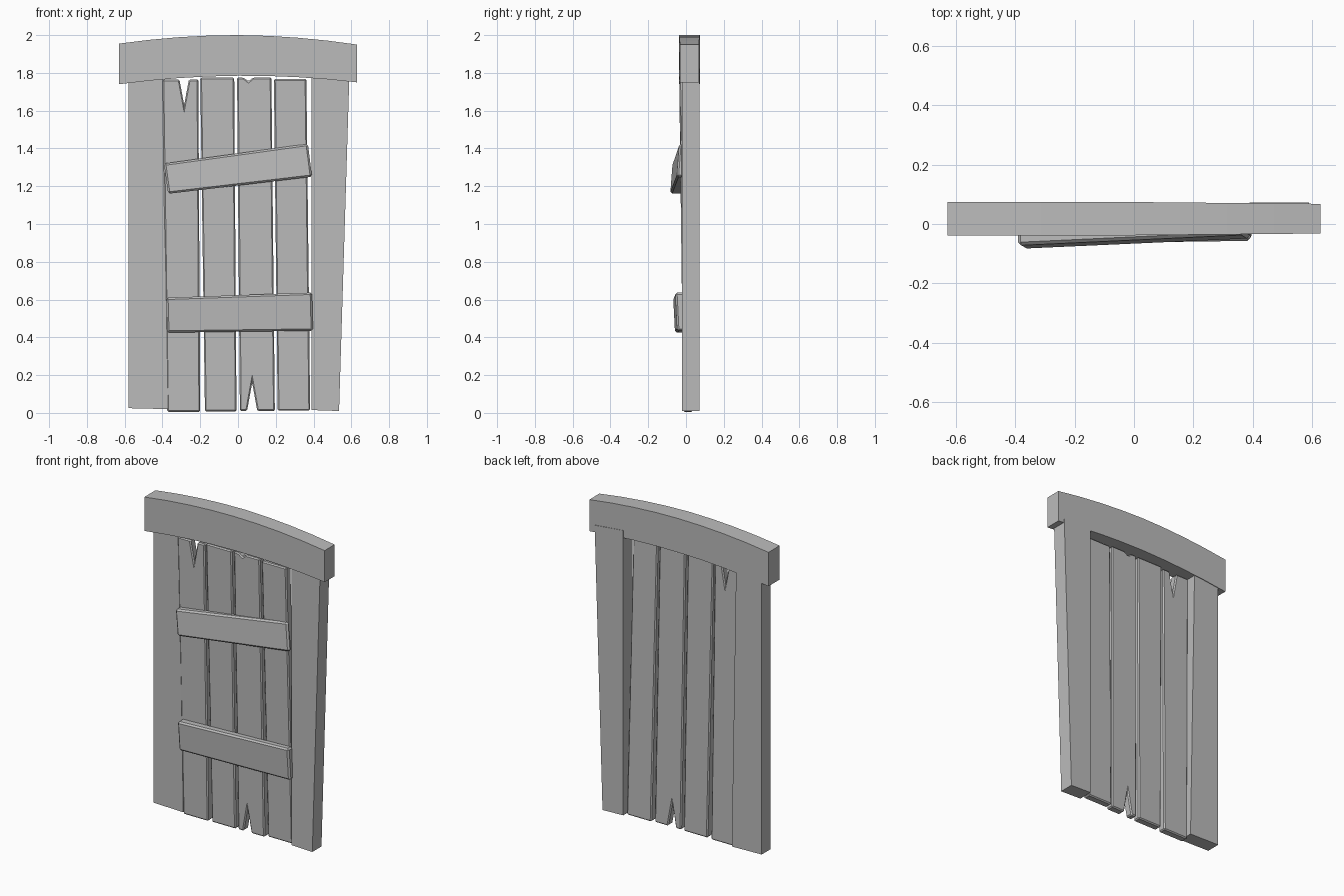
import bpy, bmesh

if "Cube" in bpy.data.objects:
    bpy.data.objects.remove(bpy.data.objects["Cube"], do_unlink=True)

# Single weathered grey for every part
grey = bpy.data.materials.new("weathered grey")
grey.use_nodes = True
colour = (0.5, 0.5, 0.5, 1)
grey.diffuse_color = colour
grey.node_tree.nodes["Principled BSDF"].inputs["Base Color"].default_value = colour


def slab(name, outline, front, back, bevel=0):
    """Extrude an (x, z) outline between two y surfaces given as functions."""
    bm = bmesh.new()
    f = [bm.verts.new((x, front(x, z), z)) for x, z in outline]
    b = [bm.verts.new((x, back(x, z), z)) for x, z in outline]
    bm.faces.new(f)
    bm.faces.new(b[::-1])
    for i in range(len(f)):
        j = (i + 1) % len(f)
        bm.faces.new((f[i], b[i], b[j], f[j]))
    bmesh.ops.recalc_face_normals(bm, faces=bm.faces)
    mesh = bpy.data.meshes.new(name)
    bm.to_mesh(mesh)
    bm.free()
    mesh.materials.append(grey)
    obj = bpy.data.objects.new(name, mesh)
    bpy.context.collection.objects.link(obj)
    if bevel:
        mod = obj.modifiers.new("worn_edges", 'BEVEL')
        mod.width = bevel
        mod.segments = 1
        mod.limit_method = 'ANGLE'
    return obj


def flat(y):
    return lambda x, z: y


# Side posts
slab("right_post", [(-.58, .025), (-.37, .02), (-.4, 1.77), (-.58, 1.76)],
     flat(-.02), flat(.07))
slab("left_post", [(.39, .015), (.535, .01), (.59, 1.8), (.39, 1.82)],
     flat(-.02), flat(.072))

# Arched lintel, slightly thinner at its left end
steps = [-1 + i / 4 for i in range(9)]
top = [(.63 * t, 2 - .045 * t * t - .005 * max(t, 0)) for t in steps]
bottom = [(.63 * t, 1.785 - .04 * t * t + .005 * t) for t in steps]
slab("lintel", bottom + top[::-1],
     lambda x, z: -.038 + .006 * max(x, 0) / .63,
     lambda x, z: .074 - .006 * max(x, 0) / .63)

# Leaning planks: bottom left/right, top left/right, bottom z, top z, lean
planks = [
    (-.375, -.2, -.4, -.21, .005, 1.765, .022),
    (-.175, -.008, -.2, -.02, .008, 1.775, .022),
    (.01, .195, -.005, .177, .01, 1.775, .022),
    (.21, .382, .19, .362, .012, 1.768, .035),
]
# Splits cut into plank ends: half width and tip of each
top_splits = {0: (-.285, .025, 1.63), 2: (.055, .025, 1.755)}
bottom_splits = {2: (.075, .027, .16)}

for i, (bl, br, tl, tr, low, high, lean) in enumerate(planks):
    outline = [(bl, low)]
    if i in bottom_splits:
        x, w, tip = bottom_splits[i]
        outline += [(x - w, low), (x, tip), (x + w, low)]
    outline += [(br, low), (tr, high)]
    if i in top_splits:
        x, w, tip = top_splits[i]
        outline += [(x + w, high), (x, tip), (x - w, high)]
    outline.append((tl, high))

    def face(offset, lean=lean):
        return lambda x, z: offset - .036 + lean * (1 - z / 1.77)
    slab(f"plank_{i + 1}", outline, face(0), face(.05), .007)

# Cross battens nailed to the front
slab("upper_batten", [(-.37, 1.16), (.392, 1.25), (.37, 1.425), (-.392, 1.32)],
     lambda x, z: -.06 + .018 * x / .39 + .08 * (z - 1.29 - .13 * x),
     flat(-.015), .01)
slab("lower_batten", [(-.375, .425), (.397, .435), (.392, .637), (-.38, .61)],
     lambda x, z: -.058 + .006 * x / .39 - .05 * (z - .53),
     flat(-.01), .01)
